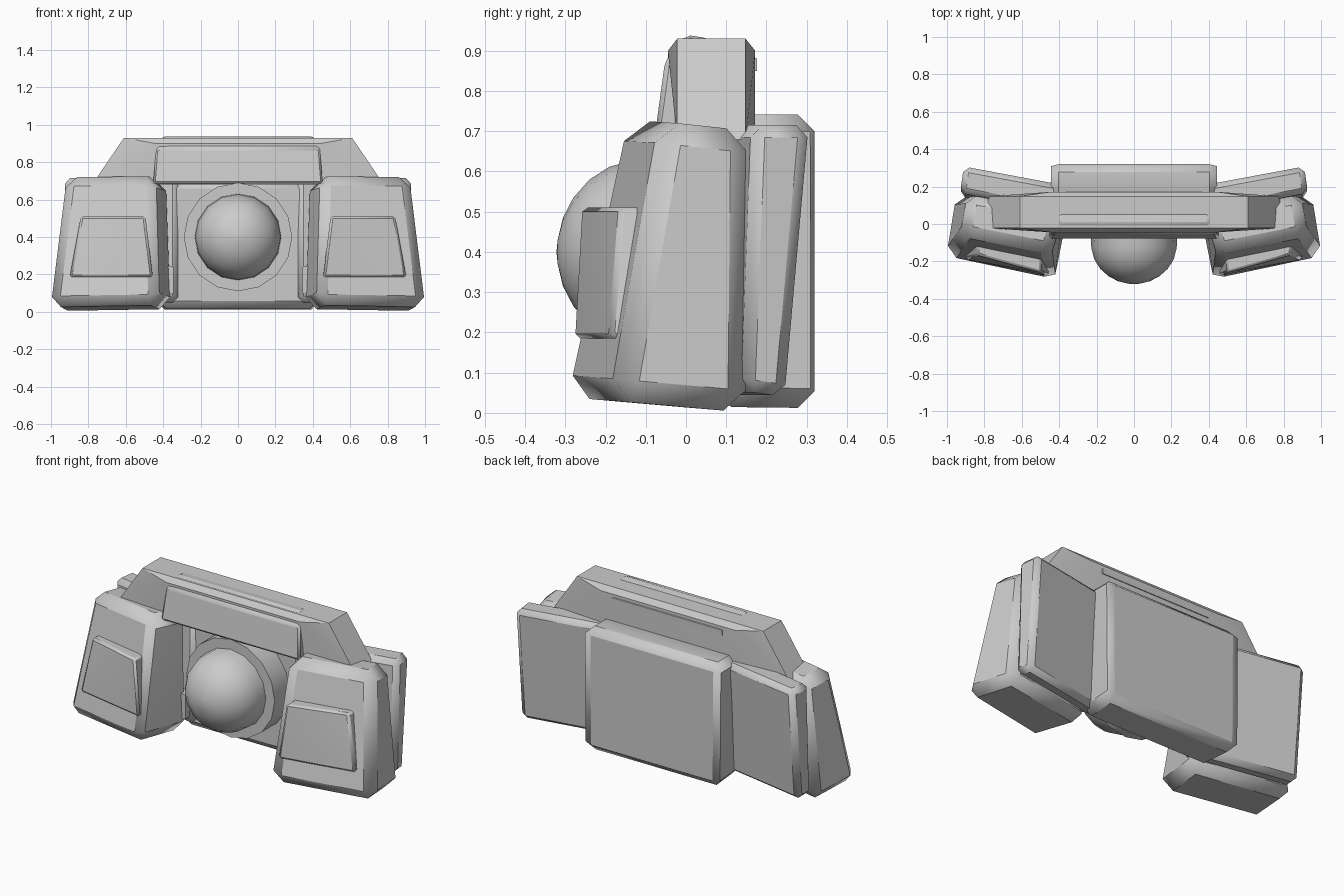
import bpy, bmesh, math
from mathutils import Vector

if "Cube" in bpy.data.objects:
    bpy.data.objects.remove(bpy.data.objects["Cube"], do_unlink=True)

grey = bpy.data.materials.new("light_grey")
grey.use_nodes = True
COLOR = (0.6, 0.6, 0.6, 1)
grey.diffuse_color = COLOR
grey.node_tree.nodes["Principled BSDF"].inputs["Base Color"].default_value = COLOR


def finish(name, bm, bevel=0.0, segments=1):
    """Turn a bmesh into a named, coloured, angle-smoothed object."""
    bmesh.ops.recalc_face_normals(bm, faces=bm.faces)
    mesh = bpy.data.meshes.new(name)
    bm.to_mesh(mesh)
    bm.free()
    mesh.materials.append(grey)
    obj = bpy.data.objects.new(name, mesh)
    bpy.context.collection.objects.link(obj)
    if bevel:
        mod = obj.modifiers.new("chamfer", "BEVEL")
        mod.width = bevel
        mod.segments = segments
        mod.limit_method = "ANGLE"
        mod.angle_limit = math.radians(30)
    bpy.ops.object.select_all(action="DESELECT")
    obj.select_set(True)
    bpy.context.view_layer.objects.active = obj
    bpy.ops.object.shade_smooth_by_angle(angle=math.radians(30))
    return obj


def hull(name, points, bevel=0.0, segments=1):
    """Solid spanned by a handful of corners."""
    bm = bmesh.new()
    for p in points:
        bm.verts.new(p)
    bmesh.ops.convex_hull(bm, input=bm.verts)
    bmesh.ops.dissolve_limit(bm, angle_limit=math.radians(4), verts=bm.verts, edges=bm.edges)
    return finish(name, bm, bevel, segments)


def both_x(points):
    return [(s * x, y, z) for s in (-1, 1) for x, y, z in points]


def pair(name, points, bevel=0.0, segments=1):
    """The same solid on the left (+x) and right (-x)."""
    for side, s in (("left", 1), ("right", -1)):
        hull(f"{side}_{name}", [(s * x, y, z) for x, y, z in points], bevel, segments)


def lathe(name, profile, center_z, sides):
    """Revolve (radius, y) points about a front-to-back axis."""
    bm = bmesh.new()
    verts = [bm.verts.new((r, y, center_z)) for r, y in profile]
    edges = [bm.edges.new(e) for e in zip(verts, verts[1:])]
    bmesh.ops.spin(bm, geom=verts + edges, cent=(0, 0, center_z), axis=(0, 1, 0),
                   angle=math.tau, steps=sides)
    bmesh.ops.remove_doubles(bm, verts=bm.verts, dist=0.0005)
    return finish(name, bm)


# Central block at the back
hull("central_body", both_x([
    (0.42, 0.07, 0.015), (0.44, 0.32, 0.012), (0.44, 0.07, 0.70),
    (0.445, 0.17, 0.742), (0.445, 0.32, 0.742)]), 0.042)

# Handle bar with sloping ends, thicker in the middle
hull("handle_bar", both_x([
    (0.78, -0.022, 0.68), (0.78, 0.148, 0.68),
    (0.61, -0.022, 0.93), (0.61, 0.148, 0.93),
    (0.44, -0.045, 0.90), (0.44, 0.172, 0.90),
    (0.44, -0.045, 0.68), (0.44, 0.172, 0.68)]))
hull("handle_front_pad", both_x([
    (0.455, -0.078, 0.685), (0.44, -0.052, 0.875), (0.40, 0.0, 0.94),
    (0.40, 0.06, 0.93), (0.44, 0.06, 0.685)]), 0.012)
hull("handle_back_strip", both_x([
    (0.36, 0.13, 0.85), (0.36, 0.177, 0.85), (0.36, 0.177, 0.88), (0.36, 0.13, 0.90)]))

# Round housing and dome
lathe("dome_housing", [(0, -0.07), (0.29, -0.07), (0.29, 0.1), (0, 0.1)], 0.4, 16)
lathe("dome", [(0, -0.322), (0.03, -0.319), (0.085, -0.306), (0.135, -0.28), (0.18, -0.24),
               (0.212, -0.19), (0.228, -0.13), (0.232, -0.06)], 0.4, 16)

# Angled side pods, leaning back
pair("pod", [
    (0.425, -0.305, 0.04), (1.01, -0.18, 0.03), (0.355, 0.04, 0.01), (0.955, 0.158, 0.0),
    (0.445, -0.153, 0.73), (0.925, -0.058, 0.725), (0.38, 0.07, 0.71), (0.885, 0.165, 0.70)],
    0.055)

# Raised plates on the pod fronts
pair("pod_front_plate", [
    (x, y + d, z) for d in (0, 0.11) for x, y, z in (
        (0.455, -0.278, 0.185), (0.90, -0.19, 0.185),
        (0.84, -0.165, 0.51), (0.495, -0.26, 0.51))], 0.012)

# Slabs behind the pods
pair("back_slab", [
    (0.93, 0.142, 0.055), (0.91, 0.25, 0.04), (0.93, 0.167, 0.715), (0.91, 0.31, 0.715),
    (0.32, 0.03, 0.055), (0.32, 0.14, 0.04), (0.32, 0.05, 0.715), (0.32, 0.20, 0.715)], 0.03)

# Small wedges on the inner pod walls
pair("inner_wedge", [
    (0.345, y, z) for y in (0.0, 0.08) for z in (0.1, 0.24)] + [
    (0.40, y, z) for y in (0.0, 0.08) for z in (0.08, 0.25)])
